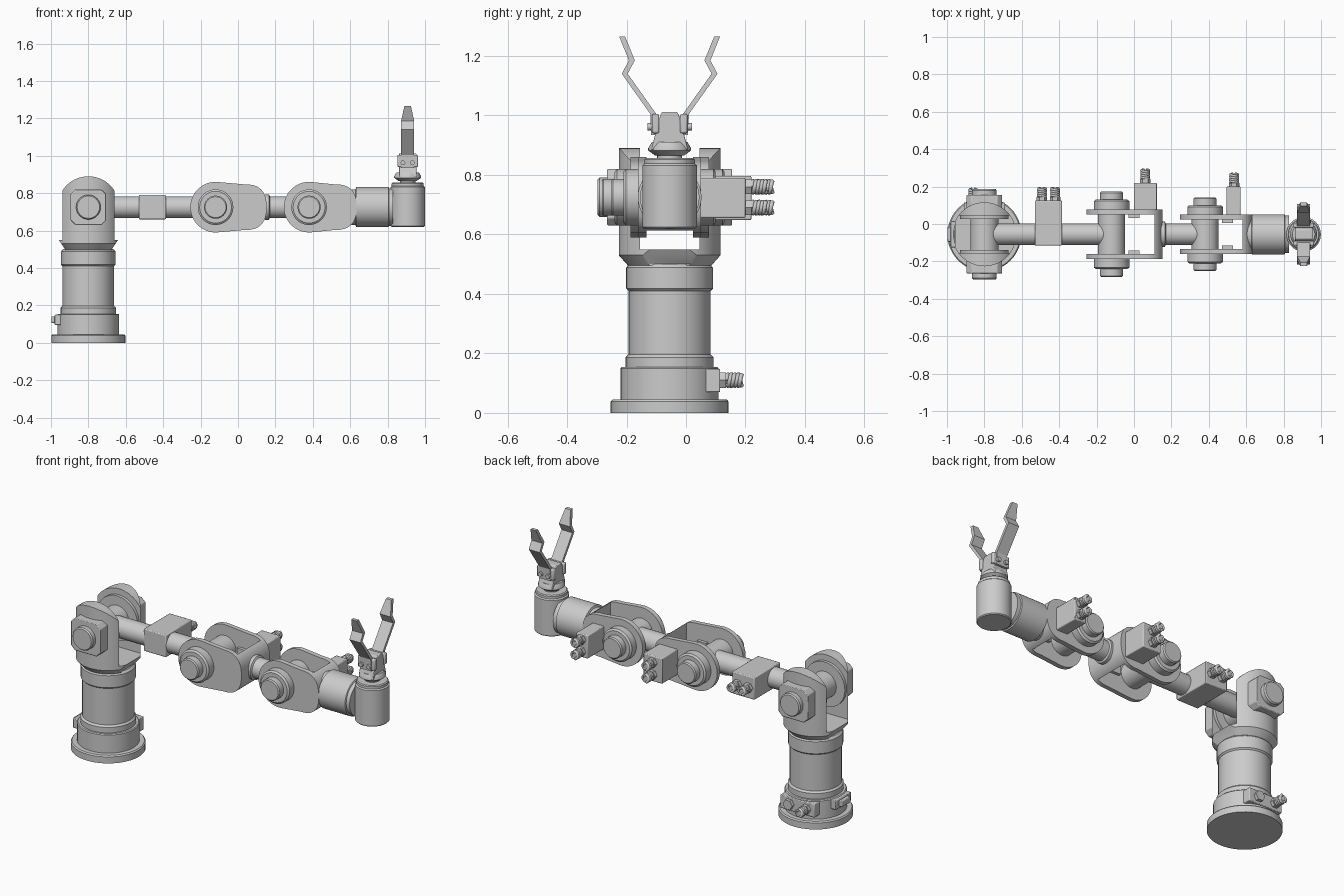
import bpy, bmesh, math
from mathutils import Vector, Matrix

if "Cube" in bpy.data.objects:
    bpy.data.objects.remove(bpy.data.objects["Cube"])

CY, CZ = -0.055, 0.725          # arm centre line
ROT = {'z': Matrix.Identity(4), 'x': Matrix.Rotation(math.pi / 2, 4, 'Y'),
       'y': Matrix.Rotation(-math.pi / 2, 4, 'X'), '-y': Matrix.Rotation(math.pi / 2, 4, 'X')}


def finish(name, bm, bevel=0.0):
    bmesh.ops.recalc_face_normals(bm, faces=bm.faces)
    me = bpy.data.meshes.new(name)
    bm.to_mesh(me)
    bm.free()
    ob = bpy.data.objects.new(name, me)
    bpy.context.collection.objects.link(ob)
    if bevel:
        m = ob.modifiers.new("bevel", 'BEVEL')
        m.width, m.segments, m.limit_method, m.angle_limit = bevel, 2, 'ANGLE', 0.6
    smooth(ob)
    return ob


def smooth(ob):
    bpy.ops.object.select_all(action='DESELECT')
    ob.select_set(True)
    bpy.context.view_layer.objects.active = ob
    bpy.ops.object.shade_smooth_by_angle(angle=math.radians(32))


def turned(name, prof, at, axis='z', sides=48, spin=0.0):
    """Solid of revolution: prof = (radius, height) from one end to the other."""
    bm = bmesh.new()
    mat = Matrix.Translation(at) @ ROT[axis]
    rings = []
    for r, h in prof:
        angs = [spin + 2 * math.pi * i / sides for i in range(sides)]
        rings.append([bm.verts.new(mat @ Vector((r * math.cos(a), r * math.sin(a), h))) for a in angs])
    for a, b in zip(rings, rings[1:]):
        for i in range(sides):
            j = (i + 1) % sides
            bm.faces.new((a[i], a[j], b[j], b[i]))
    bm.faces.new(rings[0])
    bm.faces.new(rings[-1])
    return finish(name, bm)


def box(name, x, y, z, bevel=0.0):
    bm = bmesh.new()
    bmesh.ops.create_cube(bm, size=1)
    for v in bm.verts:
        v.co = [(lo + hi) / 2 + c * (hi - lo) for c, (lo, hi) in zip(v.co, (x, y, z))]
    return finish(name, bm, bevel)


def prism(name, pts, lo, hi, axis='y', bevel=0.0):
    """Outline extruded along y (points are x, z) or along x (points are y, z)."""
    bm = bmesh.new()
    place = (lambda p, d: (p[0], d, p[1])) if axis == 'y' else (lambda p, d: (d, p[0], p[1]))
    a = [bm.verts.new(place(p, lo)) for p in pts]
    b = [bm.verts.new(place(p, hi)) for p in pts]
    bm.faces.new(a)
    bm.faces.new(b)
    for i in range(len(pts)):
        j = (i + 1) % len(pts)
        bm.faces.new((a[i], a[j], b[j], b[i]))
    return finish(name, bm, bevel)


def boolean(ob, cutter, op):
    m = ob.modifiers.new("cut", 'BOOLEAN')
    m.object, m.operation, m.solver = cutter, op, 'EXACT'
    bpy.context.view_layer.objects.active = ob
    bpy.ops.object.modifier_apply(modifier=m.name)
    bpy.data.objects.remove(cutter)
    smooth(ob)


def cable(name, x, y, z, length):
    """Hex nut with a short coiled cable stub pointing along +y."""
    turned(name + "_nut", [(0.028, 0), (0.028, 0.02)], (x, y, z), 'y', 6)
    turned(name + "_core", [(0.014, 0), (0.014, length - 0.01)], (x, y, z), 'y', 12)
    cu = bpy.data.curves.new(name + "_coil", 'CURVE')
    cu.dimensions, cu.bevel_depth, cu.bevel_resolution, cu.use_fill_caps = '3D', 0.008, 1, True
    for phase in (0, math.pi):
        sp = cu.splines.new('POLY')
        n = 40
        sp.points.add(n)
        for i, p in enumerate(sp.points):
            a = phase + i / n * 2.2 * 2 * math.pi
            p.co = (x + 0.019 * math.cos(a), y + 0.02 + (length - 0.028) * i / n, z + 0.019 * math.sin(a), 1)
    bpy.context.collection.objects.link(bpy.data.objects.new(name + "_coil", cu))


def pivot(name, x, half, ring, cap, ring_r=0.095, cap_r=0.062):
    """Hub between the plates and stepped bearing caps on both outer sides."""
    turned(name + "_hub", [(0.072, -half), (0.072, half)], (x, CY, CZ), 'y')
    for side, ax in (("rear", 'y'), ("front", '-y')):
        turned(f"{name}_{side}_ring", [(ring_r, half), (ring_r, ring - 0.008), (ring_r - 0.01, ring)], (x, CY, CZ), ax)
        turned(f"{name}_{side}_cap", [(cap_r, ring - 0.01), (cap_r, cap - 0.006), (cap_r - 0.006, cap)],
               (x, CY, CZ), ax, 24)


def yoke(name, x, end, half, gap, web):
    """Link fork: round at the pivot, squarer at the far end, open except for a web."""
    pts = [(x + 0.135 * math.cos(a), CZ + 0.135 * math.sin(a))
           for a in (math.radians(84 + 192 * i / 30) for i in range(31))]
    for i in range(21):
        a = math.radians(-90 + 9 * i)
        c, s = math.cos(a), math.sin(a)
        pts.append((end - 0.12 + 0.12 * max(c, 0) ** 0.75, CZ + 0.122 * math.copysign(abs(s) ** 0.8, s)))
    ob = prism(name, pts, CY - half, CY + half)
    boolean(ob, box("cutter", (x - 0.3, web), (CY - gap, CY + gap), (0.4, 1.0)), 'DIFFERENCE')
    for s in (-1, 1):
        y = CY + s * (gap - 0.008)
        box(name + "_stop", (x + 0.09, x + 0.15), (y - 0.01, y + 0.01), (CZ - 0.03, CZ + 0.03))


# Turned base column
B = (-0.8, CY, 0)
turned("base_flange", [(0.198, 0), (0.198, 0.038), (0.192, 0.045)], B)
turned("base_drum", [(0.165, 0.045), (0.165, 0.15), (0.16, 0.155)], B)
turned("base_column", [(0.148, 0.155), (0.148, 0.187), (0.138, 0.197), (0.138, 0.415)], B)
turned("column_collar", [(0.138, 0.41), (0.146, 0.418), (0.146, 0.488), (0.135, 0.5)], B)

# Base connectors
box("base_socket_box", (-0.91, -0.69), (0.03, 0.115), (0.07, 0.148), 0.004)
cable("base_cable", -0.86, 0.115, 0.11, 0.08)
turned("base_plug", [(0.03, 0), (0.03, 0.02)], (-0.75, 0.115, 0.11), 'y', 6)
box("base_port", (-0.98, -0.92), (-0.125, 0.015), (0.095, 0.15), 0.004)
box("base_port_plug", (-0.998, -0.97), (-0.095, -0.015), (0.105, 0.14), 0.004)

# Shoulder fork: turned blank trimmed by the front outline, then slotted
fork = turned("shoulder_fork", [(0.14, 0.495), (0.171, 0.53), (0.171, 0.95)], B, sides=64)
outline = [(-0.675, 0.48), (-0.675, 0.5), (-0.635, 0.56)]
outline += [(-0.8 + 0.165 * math.cos(a), CZ + 0.165 * math.sin(a)) for a in (math.pi * i / 32 for i in range(33))]
outline += [(-0.965, 0.56), (-0.925, 0.5), (-0.925, 0.48)]
boolean(fork, prism("trim", outline, -0.5, 0.5), 'INTERSECT')
boolean(fork, box("slot", (-1.1, -0.5), (CY - 0.1, CY + 0.1), (0.55, 1.1)), 'DIFFERENCE')
turned("shoulder_hub", [(0.13, -0.102), (0.13, -0.083), (0.075, -0.083), (0.075, 0.083), (0.13, 0.083), (0.13, 0.102)],
       (-0.8, CY, CZ), 'y')
o, k = 0.095, 0.07
octagon = [(-k, -o), (k, -o), (o, -k), (o, k), (k, o), (-k, o), (-o, k), (-o, -k)]
for side, s in (("front", -1), ("rear", 1)):
    prism(f"shoulder_{side}_plate", [(-0.8 + a, CZ + b) for a, b in octagon],
          *sorted((CY + s * 0.12, CY + s * 0.21)), bevel=0.004)
    turned(f"shoulder_{side}_cap", [(0.066, 0.2), (0.066, 0.235), (0.06, 0.242)], (-0.8, CY, CZ),
           'y' if s > 0 else '-y', 24)

# Upper arm rod with cable box
turned("upper_arm_rod", [(0.058, -0.76), (0.058, -0.16)], (0, CY, CZ), 'x')
box("upper_arm_box", (-0.53, -0.385), (-0.115, 0.125), (0.66, 0.79), 0.005)
for i, x in enumerate((-0.492, -0.422)):
    cable(f"upper_arm_cable_{i}", x, 0.125, CZ, 0.075)

# Elbow joint and forearm rod
yoke("elbow_yoke", -0.12, 0.153, 0.132, 0.106, 0.11)
pivot("elbow", -0.12, 0.13, 0.185, 0.228)
turned("forearm_rod", [(0.068, 0.145), (0.068, 0.165), (0.058, 0.17), (0.058, 0.34)], (0, CY, CZ), 'x')
box("elbow_box", (0.0, 0.122), (0.07, 0.22), (0.648, 0.797), 0.005)

# Wrist joint
yoke("wrist_yoke", 0.38, 0.635, 0.106, 0.078, 0.58)
pivot("wrist", 0.38, 0.105, 0.155, 0.196)
box("wrist_box", (0.495, 0.57), (0.045, 0.2), (0.655, 0.79), 0.005)
for i, z in enumerate((0.76, 0.69)):
    cable(f"elbow_cable_{i}", 0.06, 0.22, z, 0.078)
    cable(f"wrist_cable_{i}", 0.535, 0.2, z, 0.076)

# Wrist barrel and upright end drum
turned("wrist_barrel", [(0.095, 0.6), (0.095, 0.628), (0.107, 0.632), (0.107, 0.805), (0.1, 0.808), (0.1, 0.83)],
       (0, CY, CZ), 'x')
G = (0.907, CY, 0)
turned("end_drum", [(0.087, 0.62), (0.092, 0.625), (0.092, 0.832), (0.085, 0.838), (0.085, 0.852), (0.08, 0.857)], G)

# Gripper body: wide foot and tapered wedge
turned("gripper_neck", [(0.042, 0.85), (0.042, 0.88)], G, sides=24)
turned("gripper_foot", [(0.05, 0.866), (0.072, 0.882), (0.072, 0.89), (0.06, 0.91)], G, sides=32)
prism("gripper_wedge", [(CY - 0.062, 0.885), (CY + 0.062, 0.885), (CY + 0.032, 1.0), (CY + 0.025, 1.012),
                        (CY - 0.025, 1.012), (CY - 0.032, 1.0)], 0.86, 0.954, 'x', 0.004)

# Bent fingers, mirrored about the arm centre plane
path = [(0.052, 0.935), (0.055, 1.005), (0.151, 1.14), (0.127, 1.185), (0.16, 1.266)]
th = 0.01
for side, s in (("front", -1), ("rear", 1)):
    left = [(CY + s * (y - th), z) for y, z in path]
    right = [(CY + s * (y + th), z) for y, z in path]
    finger = prism(f"{side}_finger", left + right[::-1], 0.872, 0.942, 'x')
    for v in finger.data.vertices:      # narrowed fingertip
        if v.co.z > 1.25:
            v.co.x = 0.907 + (v.co.x - 0.907) * 0.5
    box(f"{side}_finger_bracket", (0.852, 0.962), sorted((CY + s * 0.035, CY + s * 0.06)), (0.94, 1.005), 0.006)
    for x in (0.882, 0.932):
        turned(f"{side}_finger_bolt", [(0.013, 0.03), (0.013, 0.075)], (x, CY, 0.962), 'y' if s > 0 else '-y', 12)
